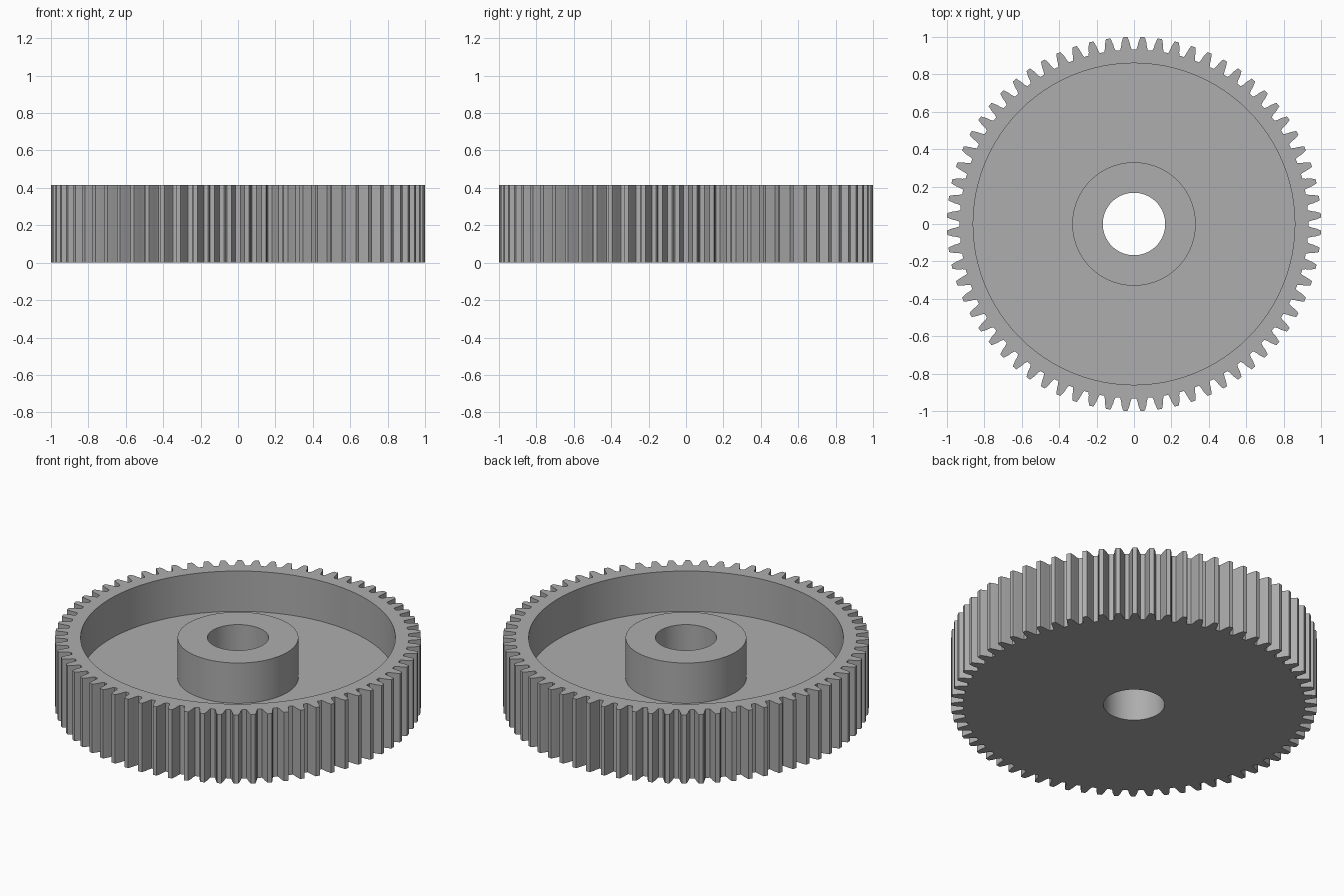
import bpy, bmesh
from math import pi, cos, sin

TEETH = 68
HEIGHT, FLOOR = 0.415, 0.172
TIP, ROOT, RIM, HUB, BORE = 1.0, 0.932, 0.86, 0.33, 0.167
SEGMENTS = 96
PHASE = 0.5

cube = bpy.data.objects.get("Cube")
if cube:
    bpy.data.objects.remove(cube, do_unlink=True)

grey = bpy.data.materials.new("plain grey")
grey.use_nodes = True
colour = (0.42, 0.42, 0.42, 1)
grey.diffuse_color = colour
grey.node_tree.nodes["Principled BSDF"].inputs["Base Color"].default_value = colour

bm = bmesh.new()


def ring(points, z):
    return [bm.verts.new((x, y, z)) for x, y in points]


def circle(radius):
    steps = [2 * pi * i / SEGMENTS for i in range(SEGMENTS)]
    return [(radius * cos(a), radius * sin(a)) for a in steps]


def wall(lower, upper, inward=False):
    """Join two matching loops with quads."""
    for i in range(len(lower)):
        j = (i + 1) % len(lower)
        quad = [lower[i], lower[j], upper[j], upper[i]]
        bm.faces.new(quad[::-1] if inward else quad)


def flat_ring(outer, inner, up):
    """Fill the flat area between two loops at one height."""
    edges = set()
    for loop in (outer, inner):
        for i, v in enumerate(loop):
            w = loop[(i + 1) % len(loop)]
            edges.add(bm.edges.get((v, w)) or bm.edges.new((v, w)))
    made = bmesh.ops.triangle_fill(bm, use_beauty=True, edges=list(edges))
    for face in made["geom"]:
        if isinstance(face, bmesh.types.BMFace):
            face.normal_update()
            if (face.normal.z > 0) != up:
                face.normal_flip()


# Tooth outline: share of the pitch and radius, curved in towards the tip
flank = [(-0.36, ROOT), (-0.29, 0.948), (-0.24, 0.971), (-0.13, TIP)]
tooth = flank + [(-s, r) for s, r in reversed(flank)]
outline = []
for n in range(TEETH):
    for share, radius in tooth:
        angle = 2 * pi * (n + PHASE + share) / TEETH
        outline.append((radius * cos(angle), radius * sin(angle)))

# Toothed outside
teeth_low, teeth_top = ring(outline, 0), ring(outline, HEIGHT)
wall(teeth_low, teeth_top)

# Rim, web, hub and bore
rim_low, rim_top = ring(circle(RIM), FLOOR), ring(circle(RIM), HEIGHT)
hub_low, hub_top = ring(circle(HUB), FLOOR), ring(circle(HUB), HEIGHT)
bore_low, bore_top = ring(circle(BORE), 0), ring(circle(BORE), HEIGHT)
wall(rim_low, rim_top, inward=True)
wall(hub_low, hub_top)
wall(bore_low, bore_top, inward=True)
wall(rim_low, hub_low)
wall(hub_top, bore_top)
flat_ring(teeth_top, rim_top, up=True)
flat_ring(teeth_low, bore_low, up=False)

mesh = bpy.data.meshes.new("spur_gear")
bm.to_mesh(mesh)
bm.free()
mesh.materials.append(grey)
gear = bpy.data.objects.new("spur_gear", mesh)
bpy.context.collection.objects.link(gear)

# Smooth round walls, sharp tooth edges
bpy.context.view_layer.objects.active = gear
gear.select_set(True)
bpy.ops.object.shade_smooth_by_angle(angle=pi / 9)
